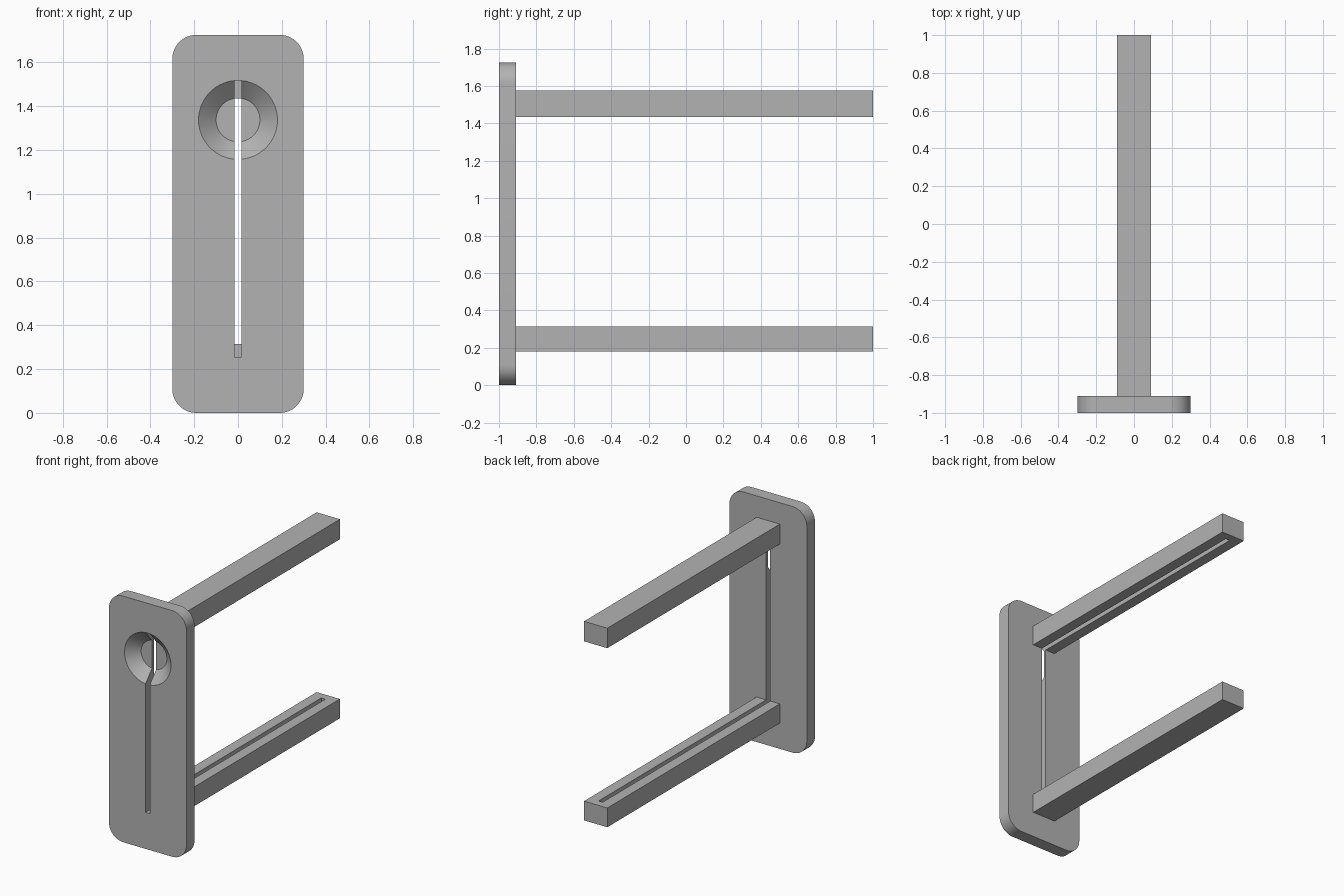
import bpy, bmesh, math
from mathutils import Matrix, Vector

if "Cube" in bpy.data.objects:
    bpy.data.objects.remove(bpy.data.objects["Cube"], do_unlink=True)

FRONT, PLATE_BACK, BACK = -1.0, -0.91, 1.0
HEIGHT = 1.725

grey = bpy.data.materials.new("plain grey")
grey.use_nodes = True
colour = (0.45, 0.45, 0.45, 1)
grey.diffuse_color = colour
grey.node_tree.nodes["Principled BSDF"].inputs["Base Color"].default_value = colour


def make_object(name, bm):
    bmesh.ops.recalc_face_normals(bm, faces=bm.faces)
    mesh = bpy.data.meshes.new(name)
    bm.to_mesh(mesh)
    bm.free()
    mesh.materials.append(grey)
    obj = bpy.data.objects.new(name, mesh)
    bpy.context.collection.objects.link(obj)
    return obj


def box(name, low, high, corner=0):
    """Box between two corners, optionally rounding the edges along y."""
    low, high = Vector(low), Vector(high)
    bm = bmesh.new()
    bmesh.ops.create_cube(bm, size=1, matrix=Matrix.Translation((low + high) / 2)
                          @ Matrix.Diagonal((*(high - low), 1)))
    if corner:
        edges = [e for e in bm.edges
                 if abs(e.verts[0].co.y - e.verts[1].co.y) > 0.01]
        bmesh.ops.bevel(bm, geom=edges, offset=corner, segments=12,
                        profile=0.5, affect='EDGES')
    return make_object(name, bm)


def cut(obj, cutter):
    mod = obj.modifiers.new("cut", 'BOOLEAN')
    mod.operation, mod.solver, mod.object = 'DIFFERENCE', 'EXACT', cutter
    bpy.context.view_layer.objects.active = obj
    bpy.ops.object.modifier_apply(modifier=mod.name)


# Face plate and the two bars behind it
plate = box("face_plate", (-0.3, FRONT, 0), (0.3, PLATE_BACK, HEIGHT), 0.11)
upper = box("upper_bar", (-0.09, PLATE_BACK, 1.435), (0.09, BACK, 1.575))
lower = box("lower_bar", (-0.09, PLATE_BACK, 0.18), (0.09, BACK, 0.315))

# Conical dish in the front, extended slightly past the surface
depth, rim, floor, extra = 0.07, 0.18, 0.1, 0.01
bm = bmesh.new()
bmesh.ops.create_cone(
    bm, cap_ends=True, segments=64,
    radius1=rim + extra * (rim - floor) / depth, radius2=floor,
    depth=depth + extra,
    matrix=Matrix.Translation((0, FRONT + (depth - extra) / 2, 1.337))
    @ Matrix.Rotation(-math.pi / 2, 4, 'X'))
dish = make_object("dish_cutter", bm)
cut(plate, dish)

# One thin slot runs through the plate and grooves both bars
slot = box("slot_cutter", (-0.016, FRONT - 0.1, 0.255), (0.016, 0.945, 1.516))
for part in (plate, upper, lower):
    cut(part, slot)

for helper in (dish, slot):
    bpy.data.objects.remove(helper, do_unlink=True)

# Smooth the rounded surfaces, keeping edges sharp
for part in (plate, upper, lower):
    bpy.ops.object.select_all(action='DESELECT')
    part.select_set(True)
    bpy.context.view_layer.objects.active = part
    bpy.ops.object.shade_smooth_by_angle(angle=math.radians(30))
